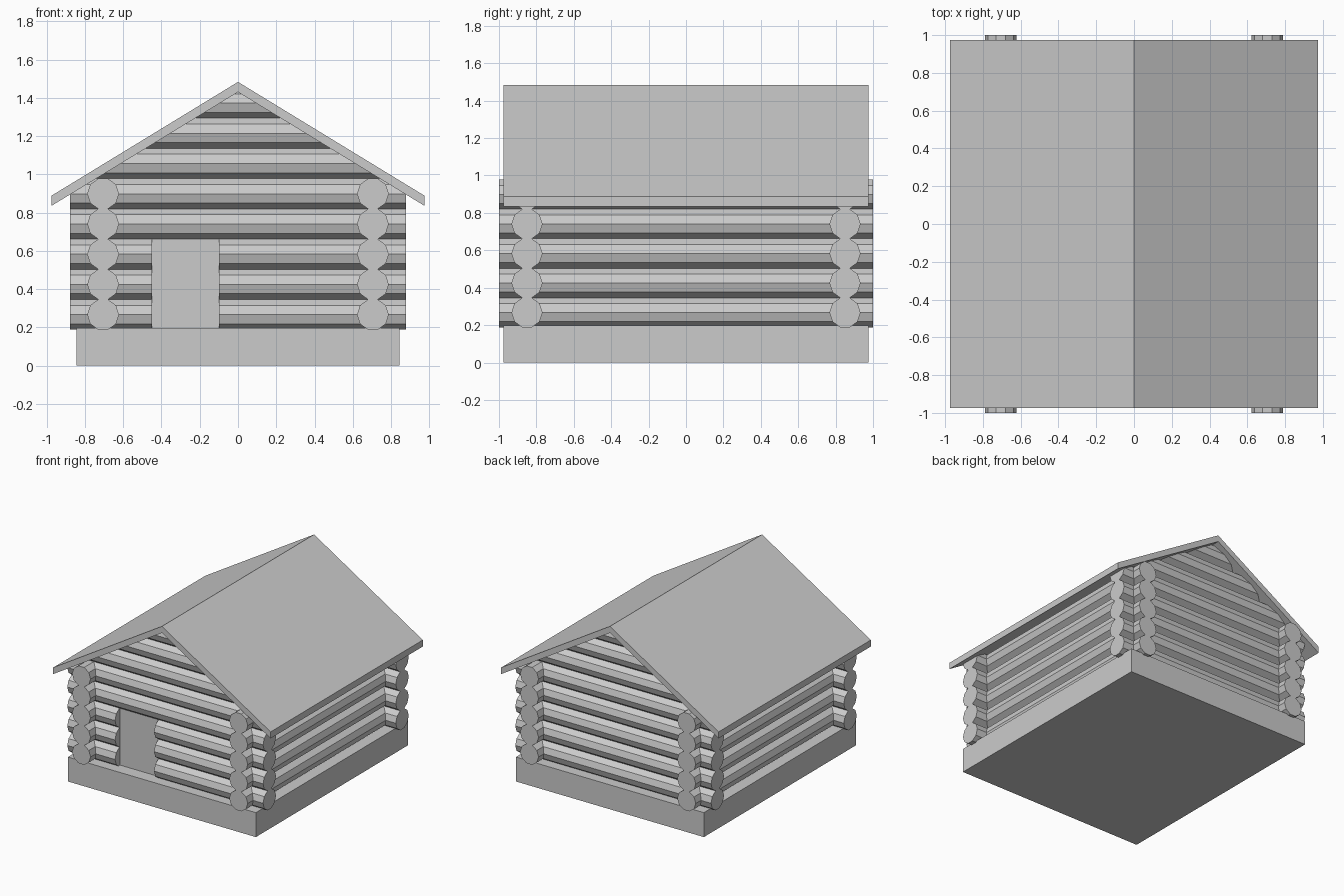
import bpy, bmesh
from math import sin, cos, pi
from mathutils import Vector

if "Cube" in bpy.data.objects:
    bpy.data.objects.remove(bpy.data.objects["Cube"])

R = 0.083                           # log radius
STEP = 2 * R * sin(2 * pi / 5)      # flat-to-flat height of a ten-sided log
Z0 = 0.267                          # centre height of the lowest log
APEX, SLOPE = 1.43, 0.61            # roof underside: z = APEX - SLOPE * |x|


def prism(name, profile, axis, lo, hi, trim=False):
    """Extrude a (side, z) profile along the x or y axis; optionally trim under the roof."""
    def place(s, z, t):
        return (t, s, z) if axis == 'x' else (s, t, z)
    bm = bmesh.new()
    a = [bm.verts.new(place(s, z, lo)) for s, z in profile]
    b = [bm.verts.new(place(s, z, hi)) for s, z in profile]
    bm.faces.new(a)
    bm.faces.new(b[::-1])
    n = len(profile)
    for i in range(n):
        j = (i + 1) % n
        bm.faces.new((a[i], b[i], b[j], a[j]))
    if trim:
        for side in (-1, 1):
            cut = bmesh.ops.bisect_plane(
                bm, geom=bm.verts[:] + bm.edges[:] + bm.faces[:],
                plane_co=Vector((0, 0, APEX)), plane_no=Vector((side * SLOPE, 0, 1)),
                clear_outer=True)
            edges = [e for e in cut['geom_cut'] if isinstance(e, bmesh.types.BMEdge)]
            bmesh.ops.holes_fill(bm, edges=edges, sides=0)
    bmesh.ops.recalc_face_normals(bm, faces=bm.faces[:])
    mesh = bpy.data.meshes.new(name)
    bm.to_mesh(mesh)
    bm.free()
    obj = bpy.data.objects.new(name, mesh)
    bpy.context.collection.objects.link(obj)
    return obj


def log(name, axis, side, row, lo, hi, trim=False):
    z = Z0 + row * STEP
    ring = [(side + R * cos(i * pi / 5), z + R * sin(i * pi / 5)) for i in range(10)]
    return prism(name, ring, axis, lo, hi, trim)


def rect(a0, a1, z0, z1):
    return [(a0, z0), (a1, z0), (a1, z1), (a0, z1)]


# Foundation slab
prism("foundation", rect(-0.843, 0.843, 0, 0.198), 'y', -0.975, 0.975)

# Side walls: logs running front to back
for label, x in (("left", -0.705), ("right", 0.705)):
    for row in range(5):
        log(f"{label}_wall_log_{row + 1}", 'y', x, row, -1.0, 1.0)

# Front and back walls with gables; the lowest three front logs stop at the doorway
DOOR_L, DOOR_R = -0.45, -0.10
for label, y in (("front", -0.85), ("back", 0.85)):
    for row in range(8):
        name = f"{label}_wall_log_{row + 1}"
        if label == "front" and row < 3:
            log(name + "_left", 'x', y, row, -0.878, DOOR_L)
            log(name + "_right", 'x', y, row, DOOR_R, 0.878)
        else:
            log(name, 'x', y, row, -0.878, 0.878, trim=row >= 4)

# Door panel set back in the doorway
prism("door", rect(DOOR_L, DOOR_R, 0.198, Z0 + 2.5 * STEP + 0.005), 'y', -0.87, -0.83)

# Roof: a bent sheet with vertical eave edges
E, T = 0.975, 0.053
eave = APEX - SLOPE * E
prism("roof", [(-E, eave), (0, APEX), (E, eave), (E, eave + T), (0, APEX + T), (-E, eave + T)],
      'y', -0.975, 0.975)
